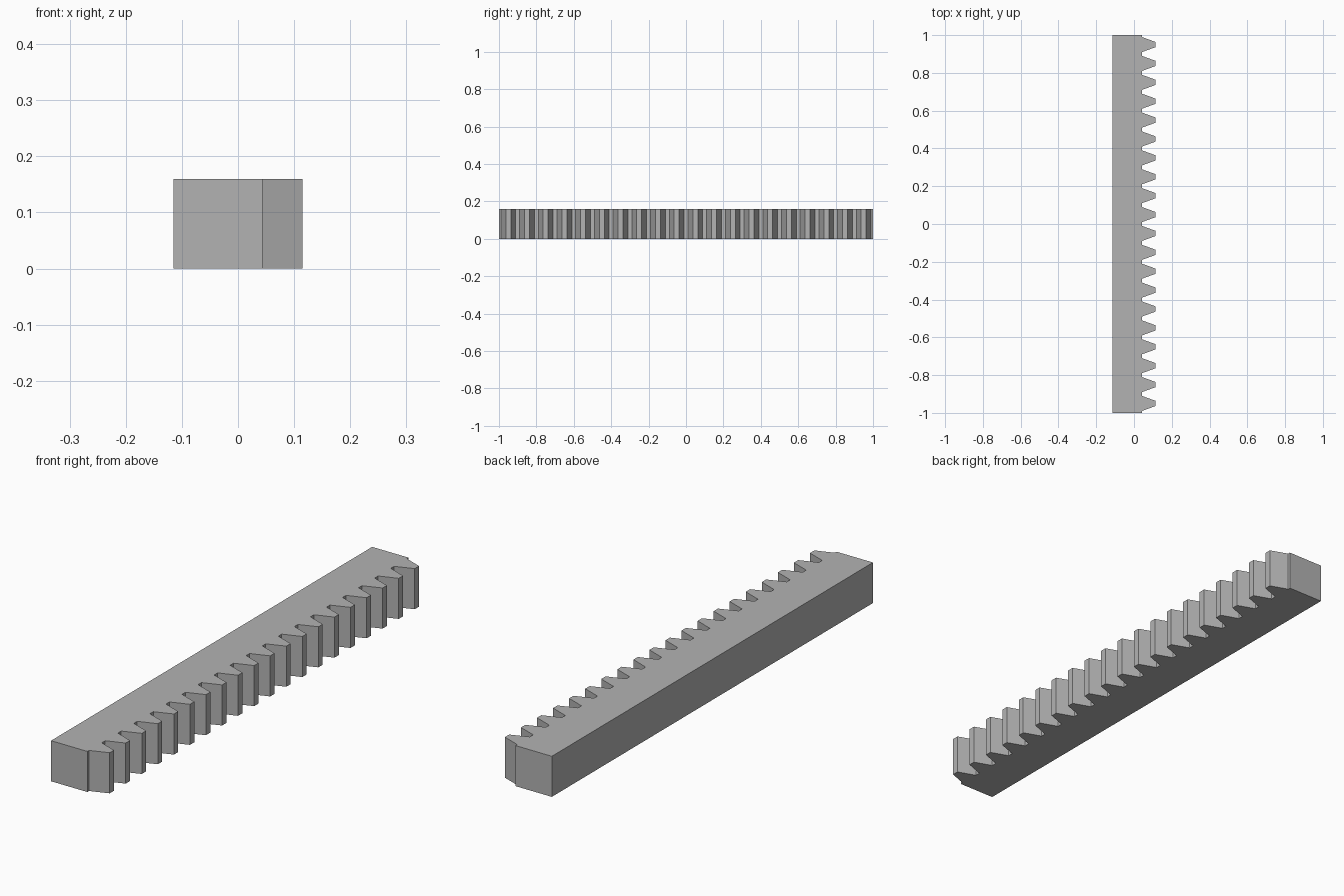
import bpy
import bmesh
import math

cube = bpy.data.objects.get("Cube")
if cube:
    bpy.data.objects.remove(cube, do_unlink=True)

# Rack dimensions
TEETH = 20
LENGTH = 2.0
HEIGHT = 0.16
BACK, TIP = -0.115, 0.115
PITCH = LENGTH / TEETH
MODULE = PITCH / math.pi
ROOT = TIP - 2.25 * MODULE
SLOPE = math.tan(math.radians(20))
TIP_HALF = PITCH / 4 - MODULE * SLOPE
ROOT_HALF = PITCH / 4 + 1.25 * MODULE * SLOPE

# Steel colour
steel = bpy.data.materials.new("grey_steel")
steel.use_nodes = True
grey = (0.45, 0.45, 0.45, 1)
steel.diffuse_color = grey
steel.node_tree.nodes["Principled BSDF"].inputs["Base Color"].default_value = grey

# Outline of the bar with its row of trapezoid teeth
outline = [(BACK, LENGTH / 2), (BACK, -LENGTH / 2), (ROOT, -LENGTH / 2)]
for i in range(TEETH):
    y = -LENGTH / 2 + (i + 0.5) * PITCH
    outline += [(ROOT, y - ROOT_HALF), (TIP, y - TIP_HALF),
                (TIP, y + TIP_HALF), (ROOT, y + ROOT_HALF)]
outline.append((ROOT, LENGTH / 2))

# Extrude the outline into the gear rack
bm = bmesh.new()
base = bm.faces.new([bm.verts.new((x, y, 0)) for x, y in outline])
result = bmesh.ops.extrude_face_region(bm, geom=[base], use_keep_orig=True)
top = [v for v in result["geom"] if isinstance(v, bmesh.types.BMVert)]
bmesh.ops.translate(bm, verts=top, vec=(0, 0, HEIGHT))
bmesh.ops.recalc_face_normals(bm, faces=bm.faces)
mesh = bpy.data.meshes.new("gear_rack")
bm.to_mesh(mesh)
bm.free()
mesh.materials.append(steel)
rack = bpy.data.objects.new("gear_rack", mesh)
bpy.context.collection.objects.link(rack)
